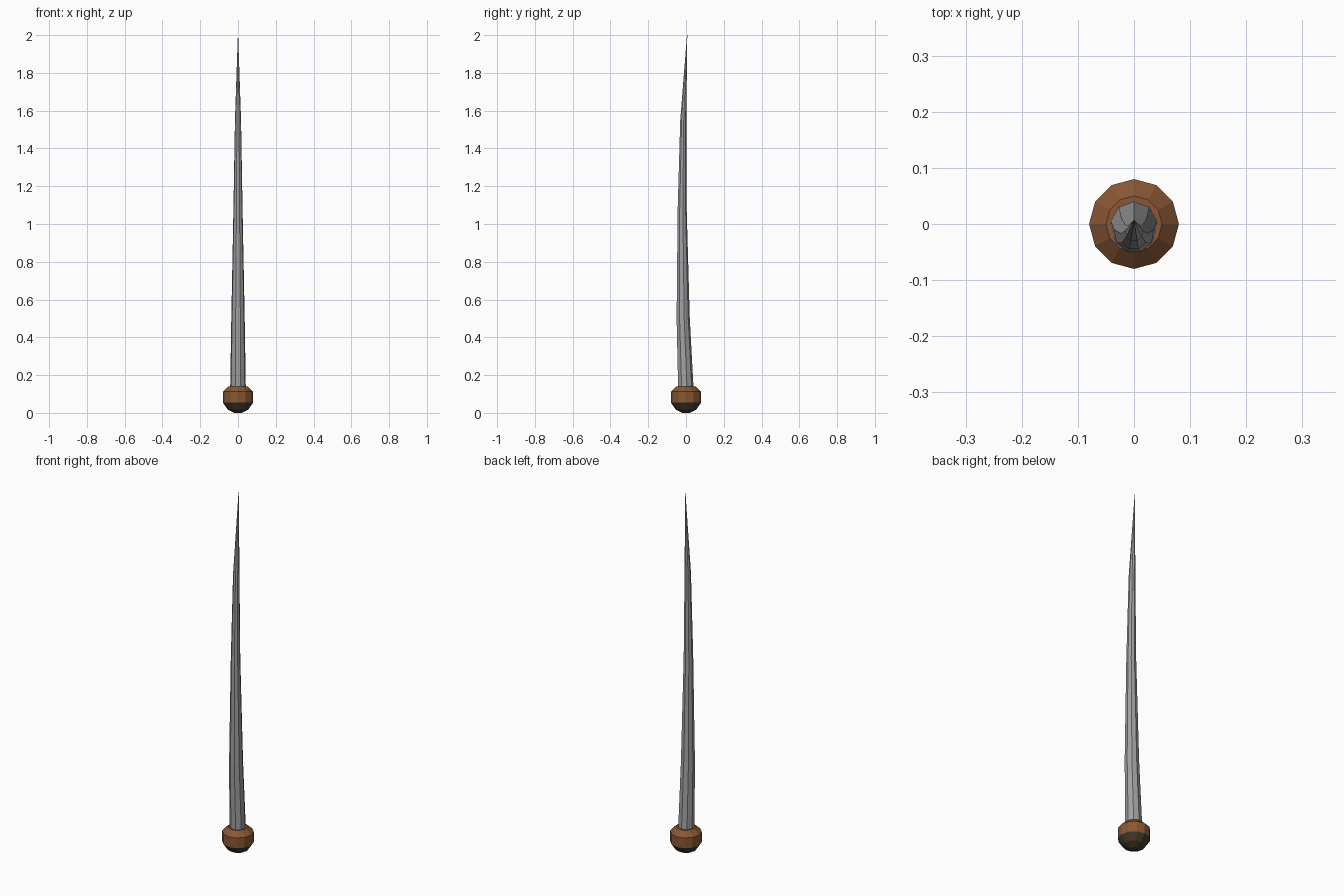
import bpy, math

if "Cube" in bpy.data.objects:
    bpy.data.objects.remove(bpy.data.objects["Cube"])


def material(name, rgb):
    m = bpy.data.materials.new(name)
    m.diffuse_color = (*rgb, 1)
    m.use_nodes = True
    m.node_tree.nodes["Principled BSDF"].inputs["Base Color"].default_value = m.diffuse_color
    return m


steel = material("grey horn", (0.36, 0.36, 0.36))
brown = material("brown leather", (0.25, 0.095, 0.035))
dark = material("dark cap", (0.055, 0.042, 0.022))


def loft(name, rings, sides, start, mats):
    """Stack of polygon rings (z, radius, y offset), capped at both ends."""
    verts, faces = [], []
    for z, r, y in rings:
        for i in range(sides):
            a = start + math.tau * i / sides
            verts.append((r * math.cos(a), y + r * math.sin(a), z))
    for k in range(len(rings) - 1):
        for i in range(sides):
            j = (i + 1) % sides
            faces.append((k * sides + i, k * sides + j, (k + 1) * sides + j, (k + 1) * sides + i))
    faces.append(tuple(reversed(range(sides))))
    faces.append(tuple(range(len(verts) - sides, len(verts))))
    me = bpy.data.meshes.new(name)
    me.from_pydata(verts, [], faces)
    for m in mats:
        me.materials.append(m)
    ob = bpy.data.objects.new(name, me)
    bpy.context.collection.objects.link(ob)
    return ob


# Curved tapering spike
loft("spike", [(0.13, 0.042, -0.002), (0.50, 0.036, -0.016), (1.08, 0.0245, -0.021),
               (1.55, 0.0165, -0.015), (2.0, 0.0008, 0.006)], 9, math.pi / 2, [steel])

# Faceted round base: dark underside, brown band above
base = loft("base", [(0.0, 0.02, 0), (0.018, 0.055, 0), (0.055, 0.08, 0),
                     (0.112, 0.08, 0), (0.14, 0.05, 0)], 12, 0, [brown, dark])
for p in base.data.polygons:
    p.material_index = 1 if p.center.z < 0.05 else 0
